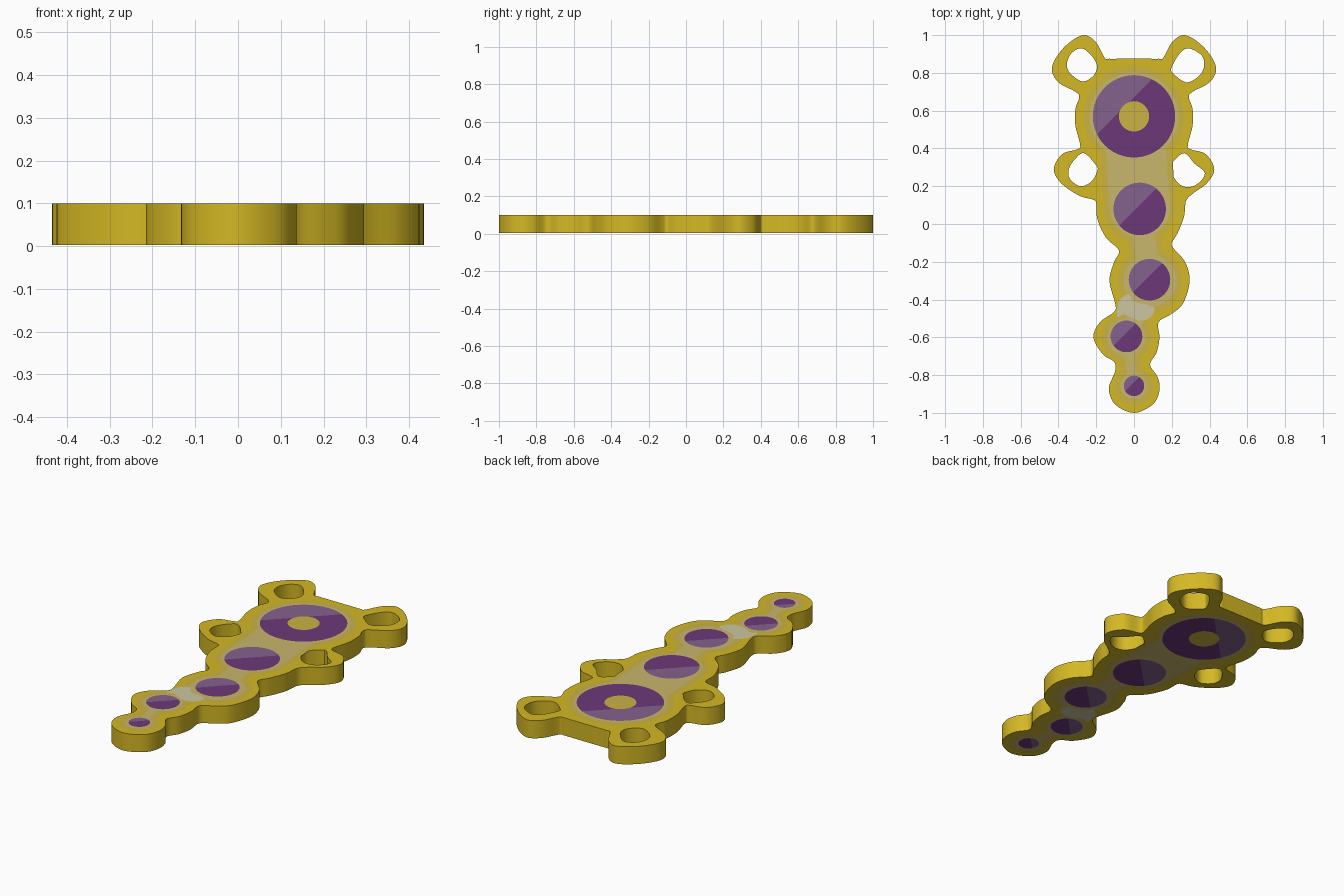
import bpy, bmesh, math
from mathutils import Vector

if "Cube" in bpy.data.objects:
    bpy.data.objects.remove(bpy.data.objects["Cube"])

TOP, BOTTOM, STEP = 0.1, 0.003, 0.0007


def material(name, rgb):
    lin = [((c / 255 + 0.055) / 1.055) ** 2.4 for c in rgb]
    m = bpy.data.materials.new(name)
    m.diffuse_color = (*lin, 1)
    m.use_nodes = True
    m.node_tree.nodes["Principled BSDF"].inputs["Base Color"].default_value = m.diffuse_color
    return m


YELLOW = material("yellow", (212, 184, 36))
GOLD = material("dull gold", (203, 178, 66))
TAN = material("tan", (200, 182, 108))
PALE = material("pale grey", (204, 198, 160))
PURPLE = material("purple", (108, 56, 120))
LILAC = material("light purple", (132, 98, 142))


def smooth_loop(pts, n=5):
    """Closed Catmull-Rom curve through the points."""
    out = []
    for i in range(len(pts)):
        p = [Vector(pts[(i + k - 1) % len(pts)]) for k in range(4)]
        for s in range(n):
            t = s / n
            out.append(0.5 * (2 * p[1] + (p[2] - p[0]) * t
                              + (2 * p[0] - 5 * p[1] + 4 * p[2] - p[3]) * t * t
                              + (3 * p[1] - p[0] - 3 * p[2] + p[3]) * t ** 3))
    return out


def add_object(name, bm, mats):
    me = bpy.data.meshes.new(name)
    bm.to_mesh(me)
    bm.free()
    for m in mats:
        me.materials.append(m)
    ob = bpy.data.objects.new(name, me)
    bpy.context.collection.objects.link(ob)
    return ob


def plate(name, faces, level, mats, split=None):
    """Flat painted sheet on both the top and the underside of the body.
    split = (x, y): cut diagonally there, upper left gets the second material."""
    for side, z in (("top", TOP + level * STEP), ("under", BOTTOM - level * STEP)):
        bm = bmesh.new()
        for f in faces:
            bm.faces.new([bm.verts.new((p[0], p[1], z)) for p in f])
        bmesh.ops.remove_doubles(bm, verts=bm.verts, dist=1e-5)
        if split:
            co, no = Vector((*split, z)), Vector((-1, 1, 0)).normalized()
            bmesh.ops.bisect_plane(bm, geom=bm.verts[:] + bm.edges[:] + bm.faces[:],
                                   plane_co=co, plane_no=no)
            for f in bm.faces:
                f.material_index = int((f.calc_center_median() - co).dot(no) > 0)
        bm.normal_update()
        for f in bm.faces:
            if (f.normal.z > 0) != (side == "top"):
                f.normal_flip()
        add_object(f"{name}_{side}", bm, mats)


# Body outline: mirrored head with four lugs, winding tail
head = [(.07, .875), (.13, .875), (.155, .88), (.2, .96), (.26, 1.0), (.33, .97), (.40, .9),
        (.435, .82), (.40, .75), (.31, .70), (.29, .67), (.31, .61), (.31, .52),
        (.285, .42), (.30, .395), (.38, .37), (.425, .29), (.385, .215)]
tail_right = [(.31, .16), (.275, .12), (.265, .04), (.23, -.05), (.2, -.1), (.21, -.13),
              (.27, -.2), (.295, -.3), (.26, -.42), (.2, -.475), (.13, -.52), (.135, -.6),
              (.12, -.68), (.085, -.745), (.125, -.81), (.135, -.88), (.1, -.955), (0, -1.0)]
tail_left = [(-.1, -.955), (-.133, -.87), (-.1, -.78), (-.105, -.73), (-.165, -.69),
             (-.215, -.6), (-.18, -.52), (-.105, -.465), (-.1, -.42), (-.13, -.3),
             (-.105, -.2), (-.08, -.14), (-.15, -.07), (-.195, .03), (-.2, .11),
             (-.22, .13), (-.29, .15)]
outline = head + tail_right + tail_left + [(-x, y) for x, y in reversed(head)]

# Lug holes
holes = [
    [(.29, .93), (.36, .89), (.37, .83), (.34, .78), (.275, .75), (.205, .8), (.2, .83), (.24, .9)],
    [(-.275, .93), (-.22, .885), (-.195, .83), (-.22, .78), (-.275, .755), (-.34, .8),
     (-.355, .85), (-.33, .905)],
    [(.265, .375), (.2, .32), (.195, .28), (.235, .215), (.285, .195), (.34, .215), (.375, .27),
     (.32, .32)],
    [(-.265, .375), (-.2, .31), (-.195, .28), (-.225, .225), (-.285, .2), (-.34, .24),
     (-.345, .29), (-.315, .34)],
]

# Body: filled curve extruded to a slab
cu = bpy.data.curves.new("body_curve", 'CURVE')
cu.dimensions = '2D'
cu.fill_mode = 'BOTH'
cu.extrude = (TOP - BOTTOM) / 2
for loop in [outline] + holes:
    pts = smooth_loop(loop)
    sp = cu.splines.new('POLY')
    sp.points.add(len(pts) - 1)
    for q, p in zip(sp.points, pts):
        q.co = (p.x, p.y, 0, 1)
    sp.use_cyclic_u = True
tmp = bpy.data.objects.new("body_curve", cu)
bpy.context.collection.objects.link(tmp)
dg = bpy.context.evaluated_depsgraph_get()
me = bpy.data.meshes.new_from_object(tmp.evaluated_get(dg))
bpy.data.objects.remove(tmp)
bm = bmesh.new()
bm.from_mesh(me)
bmesh.ops.remove_doubles(bm, verts=bm.verts, dist=1e-5)
bmesh.ops.translate(bm, verts=bm.verts, vec=(0, 0, (TOP + BOTTOM) / 2))
bmesh.ops.recalc_face_normals(bm, faces=bm.faces)
for f in bm.faces:
    f.material_index = 0
body = add_object("body", bm, [])
body.data.materials.clear()
body.data.materials.append(YELLOW)
bpy.context.view_layer.objects.active = body
body.select_set(True)
bpy.ops.object.shade_smooth_by_angle(angle=math.radians(35))

# Inner bands: strip following the chain of round segments (x, y, radius)
chain = [(0, .57, .265), (.03, .09, .19), (.085, -.3, .17), (-.04, -.6, .13), (0, -.86, .1)]
necks = [.19, .09, .08, .055]


def band(pad, n=160):
    y0, y1 = -.86 - .1 - pad, .57 + .265 + pad
    rows = []
    for i in range(n + 1):
        y = y0 + (y1 - y0) * i / n
        lo, hi = [], []
        for cx, cy, r in chain:
            d = (r + pad) ** 2 - (y - cy) ** 2
            if d >= -1e-6:
                w = math.sqrt(max(d, 1e-6))
                lo.append(cx - w)
                hi.append(cx + w)
        for a, b, w in zip(chain, chain[1:], necks):
            if b[1] <= y <= a[1]:
                x = b[0] + (a[0] - b[0]) * (y - b[1]) / (a[1] - b[1])
                lo.append(x - w - pad)
                hi.append(x + w + pad)
        rows.append((min(lo), max(hi), y))
    return [[(a[0], a[2]), (a[1], a[2]), (b[1], b[2]), (b[0], b[2])]
            for a, b in zip(rows, rows[1:])]


plate("outer_band", band(0), 1, [GOLD])
plate("inner_band", band(-.03), 2, [TAN])

# Pale patch on the lower neck
plate("pale_patch", [smooth_loop([(-.08, -.41), (-.03, -.37), (0, -.41), (.08, -.43), (.11, -.45),
                                  (.08, -.5), (.02, -.51), (-.05, -.48), (-.09, -.49)])], 3, [PALE])


def ring(cx, cy, r, inner=0.0, n=48):
    a = [(math.cos(2 * math.pi * i / n), math.sin(2 * math.pi * i / n)) for i in range(n + 1)]
    if not inner:
        return [[(cx + r * c, cy + r * s) for c, s in a[:-1]]]
    return [[(cx + k * q[0], cy + k * q[1]) for k, q in ((inner, p), (r, p), (r, q2), (inner, q2))
             for q in (q,)] for p, q2 in zip(a, a[1:])]


# Purple spots, each with a lighter upper-left part
plate("large_ring", ring(0, .57, .218, .08), 4, [PURPLE, LILAC], (-.05, .62))
plate("ring_centre", ring(0, .57, .08), 4, [GOLD])
for i, (x, y, r) in enumerate([(.03, .08, .139), (.082, -.295, .11), (-.04, -.595, .084),
                               (0, -.857, .054)]):
    plate(f"spot_{i + 1}", ring(x, y, r), 4, [PURPLE, LILAC], (x - .01, y + .01))
